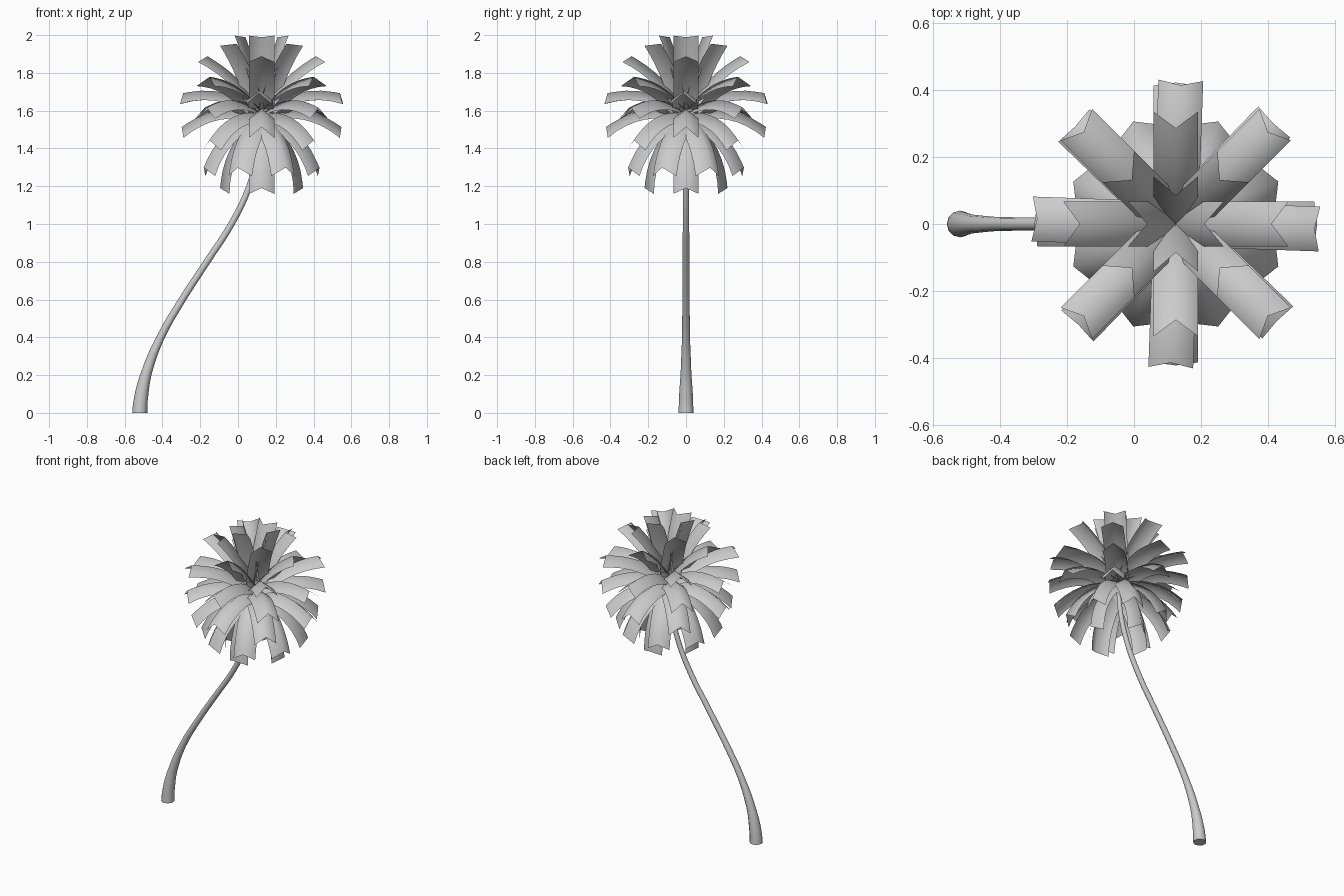
import bpy, bmesh, math
from mathutils import Vector, Matrix

if "Cube" in bpy.data.objects:
    bpy.data.objects.remove(bpy.data.objects["Cube"])


def make_material(name, colour):
    mat = bpy.data.materials.new(name)
    mat.use_nodes = True
    mat.diffuse_color = colour
    mat.node_tree.nodes["Principled BSDF"].inputs["Base Color"].default_value = colour
    return mat


GREY = make_material("light grey", (0.6, 0.6, 0.6, 1))
CROWN = Vector((0.125, 0, 1.56))
HALF_WIDTH = 0.067
RIDGE = 0.05
NOTCH = 0.03


# Frond: a strip folded along its ridge, arching from the crown to a notched tip
def frond(name, angle, reach, tip_z, bulge, steps=8):
    end = Vector((reach, 0, tip_z - CROWN.z))
    normal = Vector((-end.z, 0, end.x)).normalized()
    control = end / 2 + normal * bulge
    turn = Matrix.Rotation(angle, 3, 'Z')
    bm = bmesh.new()
    previous = None
    for i in range(steps + 1):
        t = i / steps
        centre = control * (2 * t * (1 - t)) + end * t * t
        along = (control * (1 - t) + (end - control) * t).normalized()
        up = Vector((-along.z, 0, along.x))
        row = []
        for side in (-1, 0, 1):
            point = centre + up * RIDGE * (0.5 - abs(side))
            point += Vector((0, side * HALF_WIDTH, 0))
            if i == steps and side == 0:
                point -= along * NOTCH
            row.append(bm.verts.new(CROWN + turn @ point))
        if previous:
            for k in (0, 1):
                bm.faces.new((previous[k], row[k], row[k + 1], previous[k + 1]))
        previous = row
    mesh = bpy.data.meshes.new(name)
    bm.to_mesh(mesh)
    bm.free()
    mesh.materials.append(GREY)
    for p in mesh.polygons:
        p.use_smooth = True
    bpy.context.collection.objects.link(bpy.data.objects.new(name, mesh))


# Tiers: name, count, first angle in degrees, reach, tip height, arch
TIERS = [
    ("upright_frond", 4, 0, 0.12, 2.007, 0.03),
    ("steep_frond", 4, 45, 0.225, 1.96, 0.05),
    ("raised_frond", 4, 0, 0.325, 1.88, 0.07),
    ("spread_frond", 4, 45, 0.42, 1.755, 0.1),
    ("level_frond", 4, -2, 0.437, 1.66, 0.125),
    ("low_spread_frond", 4, 46, 0.435, 1.58, 0.12),
    ("arching_frond", 4, 0, 0.43, 1.475, 0.12),
    ("low_arching_frond", 4, 45, 0.39, 1.405, 0.12),
    ("drooping_frond", 8, 22.5, 0.318, 1.262, 0.115),
    ("hanging_frond", 4, 0, 0.195, 1.16, 0.105),
]
for name, count, first, reach, tip_z, bulge in TIERS:
    for n in range(count):
        angle = math.radians(first + 360 * n / count)
        frond(f"{name}_{n + 1}", angle, reach, tip_z, bulge)

# Trunk: leaning tapered tube with a flared foot, as x, z and radius
PATH = [(-0.52, 0, 0.04), (-0.51, 0.1, 0.036), (-0.482, 0.22, 0.028),
        (-0.41, 0.4, 0.021), (-0.295, 0.6, 0.019), (-0.165, 0.8, 0.018),
        (-0.035, 1.0, 0.017), (0.06, 1.2, 0.016), (0.11, 1.4, 0.015),
        (0.125, 1.58, 0.012)]
curve = bpy.data.curves.new("trunk", 'CURVE')
curve.dimensions = '3D'
curve.bevel_depth = 1
curve.bevel_resolution = 4
curve.resolution_u = 4
curve.use_fill_caps = True
spline = curve.splines.new('BEZIER')
spline.bezier_points.add(len(PATH) - 1)
for point, (x, z, radius) in zip(spline.bezier_points, PATH):
    point.co = (x, 0, z)
    point.radius = radius
    point.handle_left_type = point.handle_right_type = 'AUTO'
foot = spline.bezier_points[0]
foot.handle_left_type = foot.handle_right_type = 'FREE'
foot.handle_left = foot.co - Vector((0, 0, 0.03))
foot.handle_right = foot.co + Vector((0, 0, 0.03))
curve.materials.append(GREY)
bpy.context.collection.objects.link(bpy.data.objects.new("trunk", curve))
